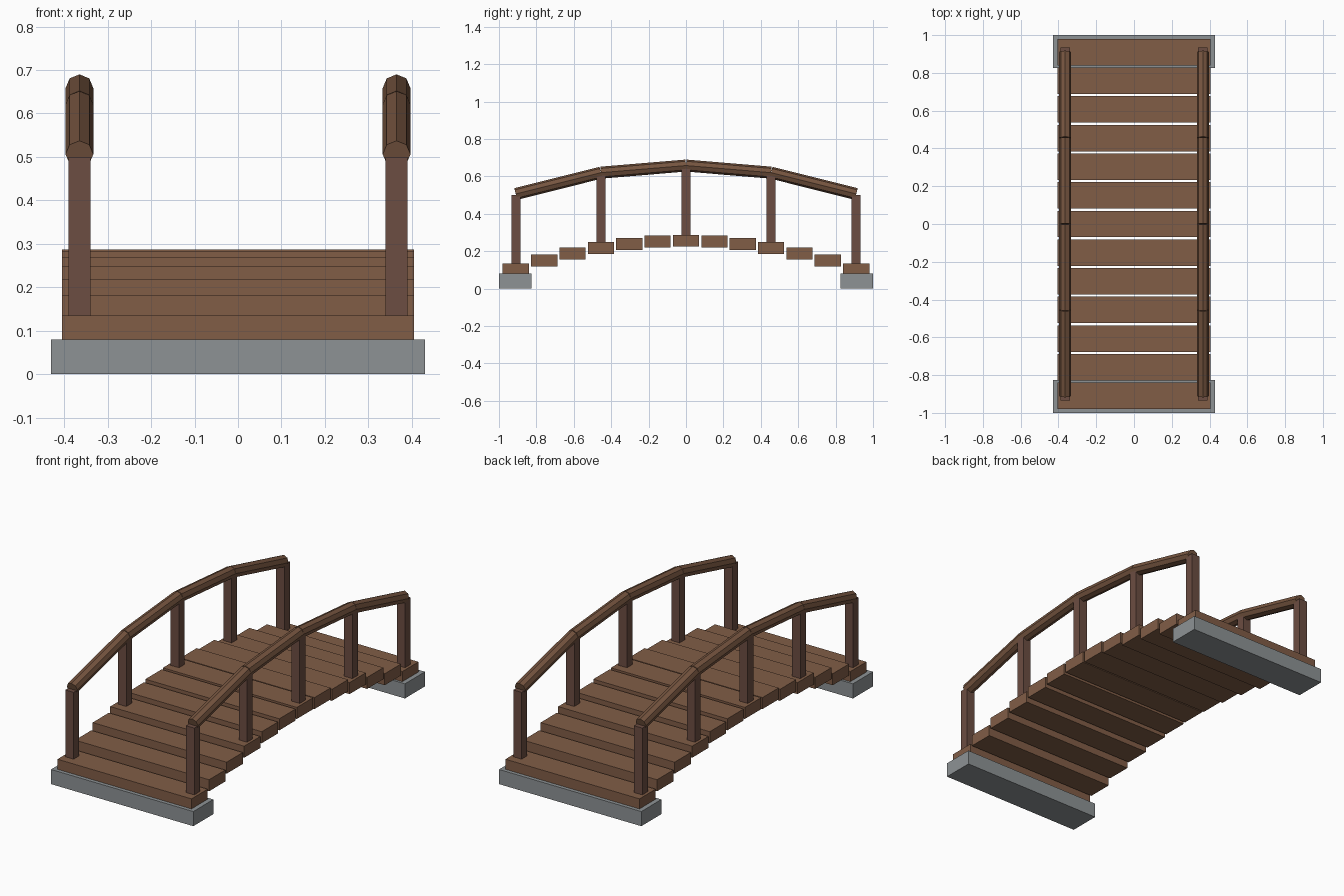
import bpy, bmesh
from mathutils import Vector, Matrix

if "Cube" in bpy.data.objects:
    bpy.data.objects.remove(bpy.data.objects["Cube"])


def material(name, rgb):
    m = bpy.data.materials.new(name)
    m.diffuse_color = (*rgb, 1)
    m.use_nodes = True
    m.node_tree.nodes["Principled BSDF"].inputs["Base Color"].default_value = m.diffuse_color
    return m


deck_wood = material("deck_wood", (0.22, 0.11, 0.062))
post_wood = material("post_wood", (0.15, 0.075, 0.054))
rail_wood = material("rail_wood", (0.18, 0.09, 0.05))
stone = material("stone", (0.27, 0.29, 0.30))


def finish(bm, name, mat):
    bmesh.ops.recalc_face_normals(bm, faces=bm.faces)
    mesh = bpy.data.meshes.new(name)
    bm.to_mesh(mesh)
    bm.free()
    mesh.materials.append(mat)
    obj = bpy.data.objects.new(name, mesh)
    bpy.context.collection.objects.link(obj)
    return obj


def box(name, center, size, mat):
    bm = bmesh.new()
    bmesh.ops.create_cube(bm, size=1, matrix=Matrix.Translation(center) @ Matrix.Diagonal((*size, 1)))
    return finish(bm, name, mat)


def bar(name, a, b, radius, mat):
    # Octagonal bar from a to b, with a ridge on top
    a, b = Vector(a), Vector(b)
    d = b - a
    side = Vector((1, 0, 0))
    axis = d.normalized()
    rot = Matrix((side, axis.cross(side), axis)).transposed().to_4x4()
    bm = bmesh.new()
    bmesh.ops.create_cone(bm, cap_ends=True, segments=8, radius1=radius, radius2=radius,
                          depth=d.length, matrix=Matrix.Translation((a + b) / 2) @ rot)
    return finish(bm, name, mat)


SPAN = 0.91          # half distance between the end planks
PLANK_T = 0.063
POST_H = 0.365


def deck_top(y):
    # Parabolic arch followed by planks, posts and rails
    return 0.287 - 0.152 * (y / SPAN) ** 2


# Stone footings
for s, label in ((-1, "front"), (1, "back")):
    box(f"{label}_footing", (0, s * 0.9135, 0.04), (0.86, 0.173, 0.08), stone)

# Deck planks
for i in range(13):
    y = SPAN * (i - 6) / 6
    box(f"plank_{i + 1}", (0, y, deck_top(y) - PLANK_T / 2), (0.81, 0.14, PLANK_T), deck_wood)

# Posts and handrails on both sides
stations = [SPAN * k / 2 for k in range(-2, 3)]
for s, label in ((-1, "left"), (1, "right")):
    x = s * 0.365
    for i, y in enumerate(stations):
        box(f"{label}_post_{i + 1}", (x, y, deck_top(y) + POST_H / 2), (0.05, 0.048, POST_H), post_wood)
    joints = [(x, y, deck_top(y) + 0.371) for y in stations]
    for i, (a, b) in enumerate(zip(joints, joints[1:])):
        bar(f"{label}_handrail_{i + 1}", a, b, 0.032, rail_wood)
